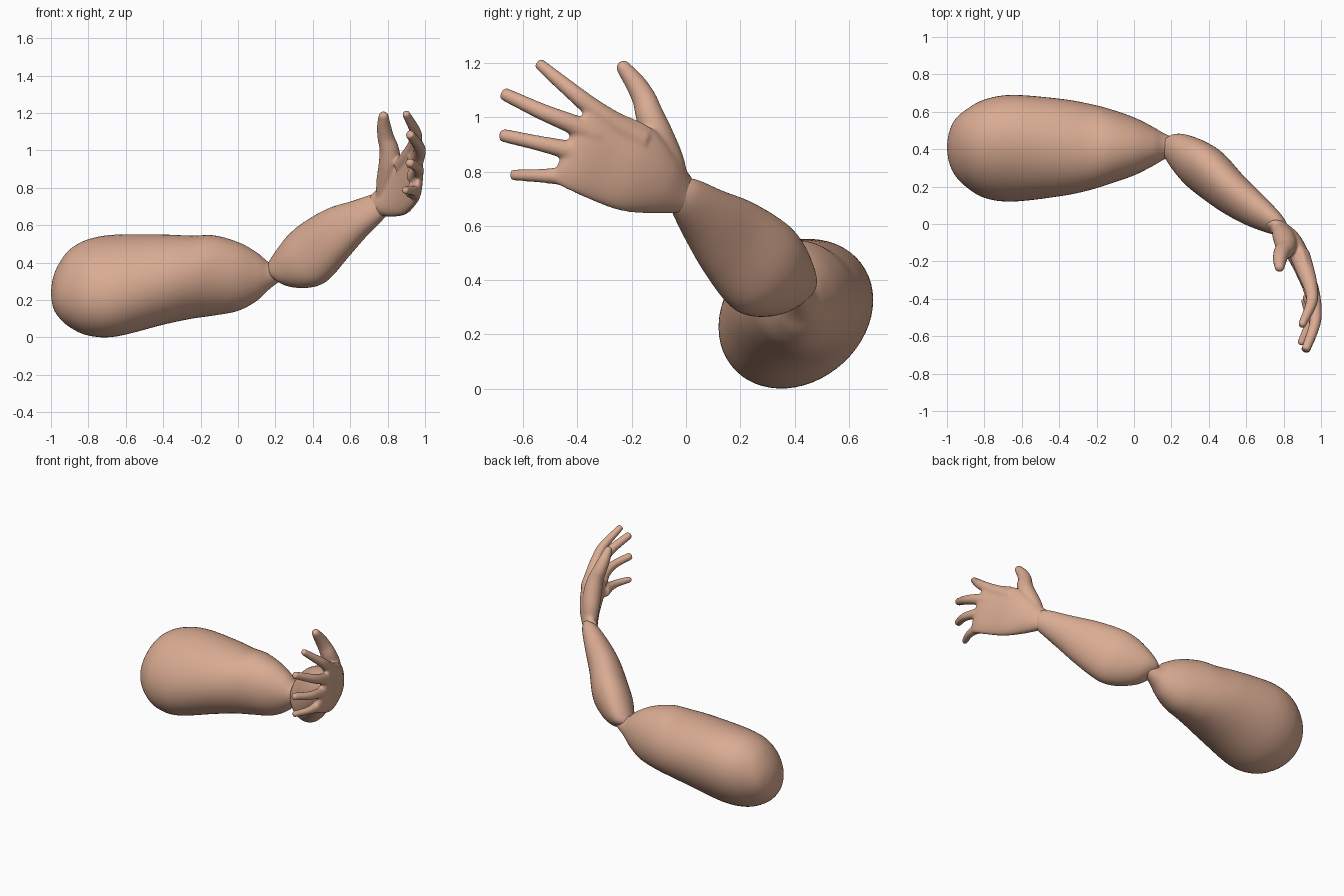
import bpy, bmesh, math
from mathutils import Vector

if "Cube" in bpy.data.objects:
    bpy.data.objects.remove(bpy.data.objects["Cube"])

skin = bpy.data.materials.new("skin")
skin.diffuse_color = (0.70, 0.41, 0.29, 1)
skin.use_nodes = True
skin.node_tree.nodes["Principled BSDF"].inputs["Base Color"].default_value = skin.diffuse_color


def spline(keys, steps):
    """Catmull-Rom through lists of (centre, axis_a, axis_b)."""
    out = []
    n = len(keys)
    for i in range(n - 1):
        quad = [keys[max(i - 1, 0)], keys[i], keys[i + 1], keys[min(i + 2, n - 1)]]
        for s in range(steps):
            t = s / steps
            ring = []
            for k in range(3):
                p0, p1, p2, p3 = (q[k] for q in quad)
                ring.append(0.5 * (2 * p1 + (p2 - p0) * t + (2 * p0 - 5 * p1 + 4 * p2 - p3) * t * t
                                   + (3 * p1 - p0 - 3 * p2 + p3) * t ** 3))
            out.append(ring)
    return out + [list(keys[-1])]


def loft(bm, keys, steps=6, sides=40):
    """Skin a closed tube over elliptical sections."""
    rings = []
    for c, a, b in spline(keys, steps):
        rings.append([bm.verts.new(c + a * math.cos(t) + b * math.sin(t))
                      for t in (2 * math.pi * i / sides for i in range(sides))])
    faces = []
    for r, q in zip(rings, rings[1:]):
        for i in range(sides):
            j = (i + 1) % sides
            faces.append(bm.faces.new((r[i], r[j], q[j], q[i])))
    faces += [bm.faces.new(rings[0]), bm.faces.new(rings[-1])]
    bmesh.ops.recalc_face_normals(bm, faces=faces)


def finish(bm, name):
    me = bpy.data.meshes.new(name)
    bm.to_mesh(me)
    bm.free()
    me.materials.append(skin)
    me.polygons.foreach_set("use_smooth", [True] * len(me.polygons))
    ob = bpy.data.objects.new(name, me)
    bpy.context.collection.objects.link(ob)
    return ob


def digit(bm, pts):
    """Tapering finger through (x, y, z, radius) points with a domed tip."""
    p = [(Vector(q[:3]), q[3]) for q in pts]
    end, r = p[-1]
    d = (end - p[-2][0]).normalized()
    p += [(end + d * r * 0.6, r * 0.78), (end + d * r * 0.9, r * 0.1)]
    keys = []
    for i, (c, r) in enumerate(p):
        t = (p[min(i + 1, len(p) - 1)][0] - p[max(i - 1, 0)][0]).normalized()
        a = t.cross(Vector((1, 0, 0))).normalized()
        keys.append((c, a * r, t.cross(a) * r))
    loft(bm, keys, 5, 20)


# Upper arm: x, y range, z range; sections lean at the shoulder, upright at the elbow
upper = [(-1.0, .405, .415, .235, .245), (-.99, .335, .485, .165, .315), (-.96, .265, .555, .11, .39),
         (-.9, .20, .61, .055, .47), (-.8, .14, .665, .01, .525), (-.65, .12, .69, .005, .55),
         (-.4, .148, .67, .068, .55), (-.25, .178, .645, .10, .544), (-.13, .215, .615, .117, .546),
         (0, .26, .57, .142, .51), (.1, .31, .52, .195, .455), (.17, .35, .48, .26, .40),
         (.25, .38, .45, .32, .39)]
keys = []
for x, y0, y1, z0, z1 in upper:
    a, b = (y1 - y0) / 2, (z1 - z0) / 2
    lean = max(-.06, min(.18, -.06 - .6 * (x + .2)))
    keys.append((Vector((x, (y0 + y1) / 2, (z0 + z1) / 2)),
                 Vector((0, a, b * math.sin(lean))), Vector((0, 0, b * math.cos(lean)))))
bm = bmesh.new()
loft(bm, keys, 6, 56)
finish(bm, "upper_arm")

# Forearm: centre, half width, half height, square to its slanted axis
side = Vector((.583, .813, 0))
up = Vector((-.365, .262, .893))
fore = [(.165, .435, .355, .03, .025), (.192, .424, .36, .064, .054), (.245, .388, .37, .096, .108),
        (.33, .325, .41, .124, .162), (.415, .262, .46, .130, .180), (.53, .16, .555, .112, .152),
        (.648, .073, .635, .09, .108), (.758, 0, .705, .058, .074), (.80, -.035, .73, .035, .05)]
keys = [(Vector((x, y, z)), side * w + up * h * math.sin(.25), up * h * math.cos(.25))
        for x, y, z, w, h in fore]
bm = bmesh.new()
loft(bm, keys, 7, 48)
finish(bm, "forearm")

# Hand: palm lofted between lower and upper edges, half thickness, outward bow
palm = [((.772, -.02, .648), (.735, .02, .778), .052, 0),
        ((.805, -.13, .645), (.80, -.035, .85), .056, .025),
        ((.86, -.24, .655), (.855, -.12, .955), .053, .028),
        ((.90, -.34, .69), (.895, -.23, 1.01), .043, .028),
        ((.93, -.42, .725), (.925, -.31, 1.035), .036, .025),
        ((.94, -.475, .755), (.945, -.36, 1.03), .026, .022),
        ((.94, -.49, .79), (.945, -.40, .99), .01, .022)]
bm = bmesh.new()
keys = []
for lo, hi, th, bow in palm:
    lo, hi = Vector(lo), Vector(hi)
    keys.append(((lo + hi) / 2 + Vector((bow, 0, 0)), (hi - lo) / 2, Vector((.94, .3, 0)) * th))
loft(bm, keys, 6, 40)

for pts in (
    [(.775, -.025, .735, .04), (.795, -.06, .83, .056), (.812, -.105, .93, .06), (.808, -.135, 1.01, .052),
     (.79, -.155, 1.07, .045), (.78, -.19, 1.13, .038), (.778, -.232, 1.185, .027)],   # thumb
    [(.885, -.16, .91, .055), (.92, -.26, .97, .048), (.945, -.34, 1.03, .038), (.95, -.42, 1.095, .031),
     (.90, -.535, 1.192, .022)],                                                        # index
    [(.94, -.33, .93, .045), (.965, -.42, .975, .037), (.968, -.53, 1.02, .031),
     (.922, -.662, 1.082, .025)],                                                       # middle
    [(.94, -.38, .86, .045), (.96, -.46, .885, .034), (.96, -.56, .908, .028),
     (.92, -.668, .932, .025)],                                                         # ring
    [(.93, -.40, .78, .04), (.94, -.48, .783, .031), (.93, -.55, .785, .025),
     (.895, -.632, .787, .021)],                                                        # little
):
    digit(bm, pts)
hand = finish(bm, "hand")
rm = hand.modifiers.new("fuse", 'REMESH')
rm.mode = 'VOXEL'
rm.voxel_size = 0.007
rm.use_smooth_shade = True
sm = hand.modifiers.new("soften", 'SMOOTH')
sm.factor = 0.5
sm.iterations = 12
